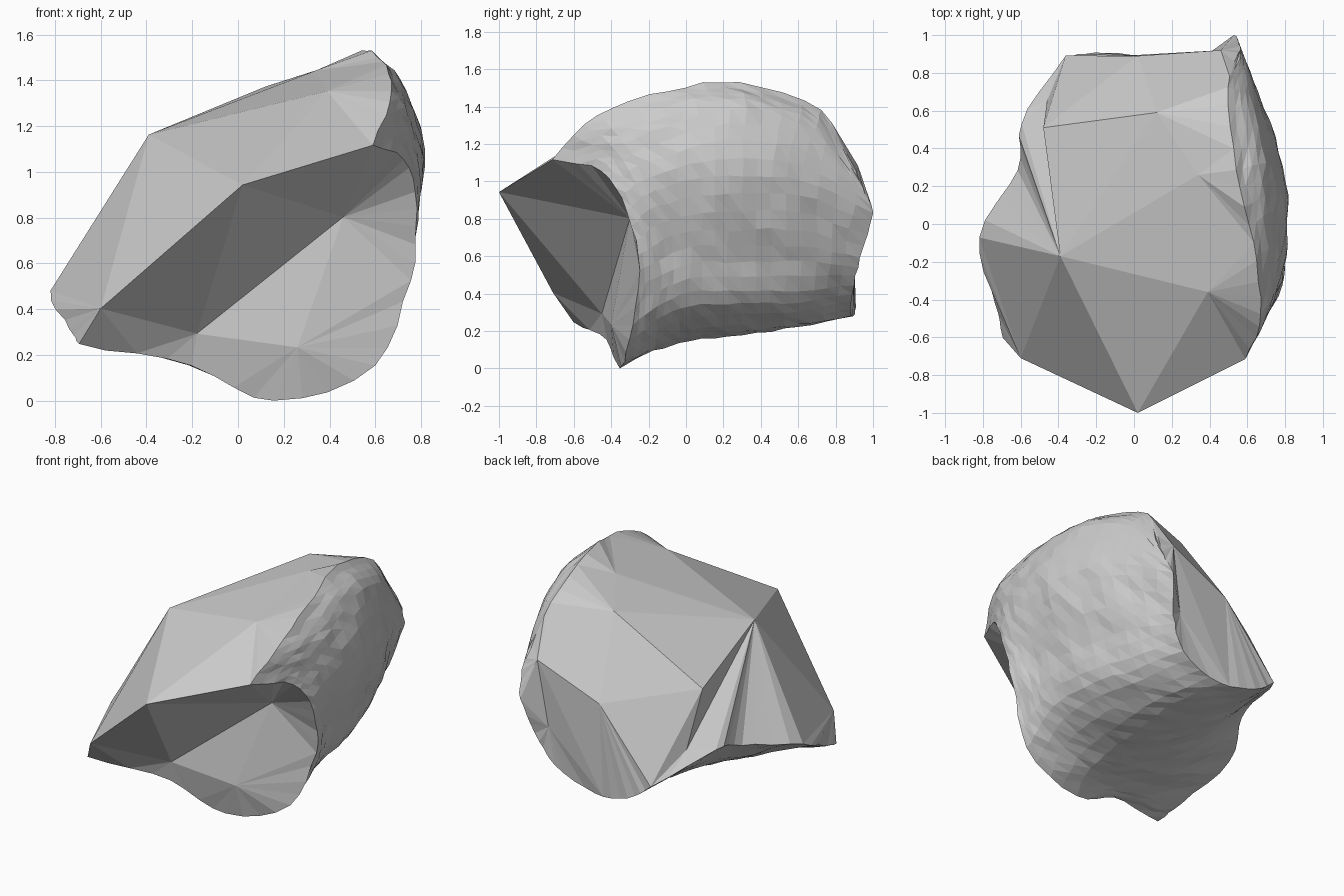
import bpy, bmesh, random
from mathutils import Vector, noise

if "Cube" in bpy.data.objects:
    bpy.data.objects.remove(bpy.data.objects["Cube"])

random.seed(4)
N = 4  # subdivisions per control span

# Weathered outer skin: sections from front to back, each running
# from the top rim, down the right side and under to the left edge
SECTIONS = [
    [(.60, -.71, 1.14), (.72, -.46, 1.08), (.78, -.32, .85), (.75, -.25, .54),
     (.60, -.30, .17), (.16, -.35, .01), (-.20, -.43, .17), (-.70, -.60, .26)],
    [(.67, -.48, 1.37), (.76, -.33, 1.22), (.80, -.20, .95), (.73, -.14, .60),
     (.60, -.15, .28), (.20, -.18, .12), (-.25, -.30, .21), (-.73, -.42, .33)],
    [(.63, -.10, 1.50), (.75, .00, 1.34), (.81, .02, 1.02), (.72, .02, .66),
     (.60, .02, .35), (.20, .02, .16), (-.28, -.05, .26), (-.82, -.07, .50)],
    [(.54, .29, 1.54), (.70, .32, 1.40), (.79, .30, 1.05), (.69, .30, .67),
     (.57, .30, .37), (.20, .30, .20), (-.25, .30, .31), (-.61, .28, .57)],
    [(.50, .72, 1.40), (.61, .68, 1.29), (.69, .62, 1.02), (.61, .62, .67),
     (.48, .60, .37), (.18, .60, .24), (-.20, .60, .33), (-.60, .53, .63)],
    [(.55, .90, 1.08), (.56, .94, .98), (.53, .99, .85), (.47, .93, .61),
     (.36, .89, .41), (.06, .89, .30), (-.20, .90, .35), (-.36, .89, .45)],
]

# Corners where the flat flake scars meet
CORNERS = {
    'A': (.02, -1.0, .96), 'B': (-.39, -.17, 1.18), 'C': (-.60, -.71, .42),
    'E': (-.18, -.45, .31), 'F': (.46, -.30, .82), 'G': (.26, -.40, .25),
    'H': (.39, -.36, 1.37), 'I': (.34, .26, 1.46), 'J': (.12, .59, 1.39),
    'K': (-.48, .51, 1.0), 'L': (.02, .89, .91), 'M': (.39, .90, .66),
    'N': (.46, .92, 1.10), 'Q': (-.46, .65, .64),
}


def smooth_path(pts):
    """Catmull-Rom curve through the points, N steps per span."""
    p = [Vector(q) for q in pts]
    p = [p[0] * 2 - p[1]] + p + [p[-1] * 2 - p[-2]]
    out = []
    for i in range(1, len(p) - 2):
        a, b, c, d = p[i - 1:i + 3]
        for k in range(N):
            t = k / N
            out.append(.5 * (2 * b + (c - a) * t + (2 * a - 5 * b + 4 * c - d) * t * t
                             + (3 * b - a - 3 * c + d) * t ** 3))
    return out + [p[-2]]


bm = bmesh.new()

# Skin grid, roughened with seeded noise
rows = [smooth_path(s) for s in SECTIONS]
cols = [smooth_path(c) for c in zip(*rows)]
grid = []
for col in cols:
    line = []
    for co in col:
        rough = noise.noise_vector(co * 5) * .014
        rough += Vector([random.uniform(-.005, .005) for _ in range(3)])
        line.append(bm.verts.new(co + rough))
    grid.append(line)
for a, b in zip(grid, grid[1:]):
    for i in range(len(a) - 1):
        bm.faces.new((a[i], a[i + 1], b[i + 1]))
        bm.faces.new((a[i], b[i + 1], b[i]))

# Borders of the skin
edge = {
    'rim': grid[0],
    'left': grid[-1],
    'front': [c[0] for c in grid],
    'back': [c[-1] for c in grid],
}
V = {k: bm.verts.new(co) for k, co in CORNERS.items()}


def at(name, t):
    return edge[name][round(t * N)]


def fan(corner, name, t0, t1):
    """Triangles from one scar corner to a stretch of the skin border."""
    chain = edge[name][round(t0 * N):round(t1 * N) + 1]
    for a, b in zip(chain, chain[1:]):
        bm.faces.new((V[corner], a, b))


def tri(*pts):
    bm.faces.new([V[p] if isinstance(p, str) else at(*p) for p in pts])


# Front scars
for p in ('AFE', 'AEC', 'FGE', 'ACB'):
    tri(*p)
tri('A', ('front', 0), 'F')
fan('F', 'front', 0, 3)
tri('F', ('front', 3), 'G')
fan('G', 'front', 3, 5.5)
tri('G', ('front', 5.5), 'E')
fan('E', 'front', 5.5, 6.5)
tri('E', ('front', 6.5), 'C')
fan('C', 'front', 6.5, 7)

# Left scars
fan('C', 'left', 0, 2)
tri('C', ('left', 2), 'B')
fan('B', 'left', 2, 4)
tri('B', ('left', 4), 'Q')
fan('Q', 'left', 4, 5)
tri(*'BQK')

# Back scars
tri('K', 'Q', ('back', 7))
tri('K', ('back', 7), 'L')
fan('L', 'back', 5.25, 7)
tri('L', ('back', 5.25), 'N')
tri('N', ('back', 5.25), 'M')
fan('M', 'back', 2, 5.25)
tri('N', 'M', ('back', 2))
fan('N', 'back', 0, 2)

# Top scars
for p in ('LJK', 'LNJ', 'ABH', 'BIH', 'BJI', 'BKJ'):
    tri(*p)
fan('N', 'rim', 4, 5)
tri('N', ('rim', 4), 'J')
fan('J', 'rim', 3.25, 4)
tri('J', ('rim', 3.25), 'I')
fan('I', 'rim', 2, 3.25)
tri('I', ('rim', 2), 'H')
fan('H', 'rim', 0, 2)
tri('H', ('rim', 0), 'A')

# Rest on the ground and finish
low = min(v.co.z for v in bm.verts)
bmesh.ops.translate(bm, verts=bm.verts, vec=(0, 0, -low))
bmesh.ops.recalc_face_normals(bm, faces=bm.faces)
mesh = bpy.data.meshes.new("flaked_stone")
bm.to_mesh(mesh)
bm.free()
stone = bpy.data.objects.new("flaked_stone", mesh)
bpy.context.collection.objects.link(stone)
